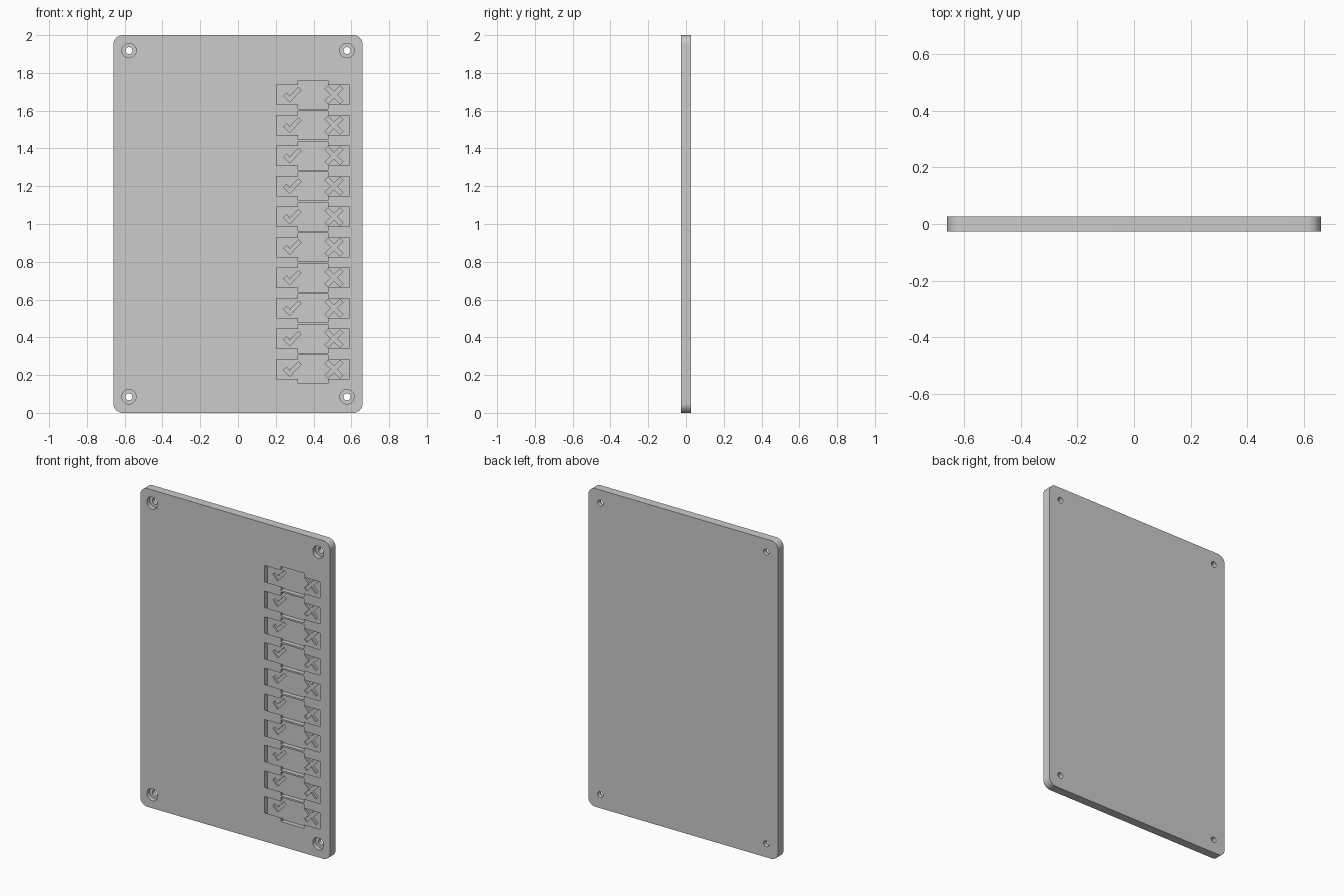
import bpy, bmesh
from math import cos, sin, pi, radians

if "Cube" in bpy.data.objects:
    bpy.data.objects.remove(bpy.data.objects["Cube"])

W, H, T = 0.66, 2.0, 0.0272      # half width, height, half thickness
FLOOR = 0.001                    # y of the slot floors
OUT = -T - 0.01                  # cutters start in front of the face


def prism(bm, pts, y0, y1, pts2=None):
    """Loft an (x, z) outline from y0 to y1."""
    a = [bm.verts.new((x, y0, z)) for x, z in pts]
    b = [bm.verts.new((x, y1, z)) for x, z in (pts2 or pts)]
    bm.faces.new(a)
    bm.faces.new(b[::-1])
    n = len(a)
    for i in range(n):
        j = (i + 1) % n
        bm.faces.new((a[i], b[i], b[j], a[j]))


def finish(bm, name):
    bmesh.ops.recalc_face_normals(bm, faces=bm.faces)
    me = bpy.data.meshes.new(name)
    bm.to_mesh(me)
    bm.free()
    ob = bpy.data.objects.new(name, me)
    bpy.context.collection.objects.link(ob)
    return ob


def rect(x0, x1, z, h):
    return [(x0, z - h), (x1, z - h), (x1, z + h), (x0, z + h)]


def circle(x, z, r, n=32):
    return [(x + r * cos(2 * pi * i / n), z + r * sin(2 * pi * i / n)) for i in range(n)]


# plate with rounded corners
R, SEG = 0.05, 10
outline = []
for k, (cx, cz) in enumerate([(W - R, H - R), (R - W, H - R), (R - W, R), (W - R, R)]):
    for i in range(SEG + 1):
        t = pi / 2 * (k + i / SEG)
        outline.append((cx + R * cos(t), cz + R * sin(t)))
bm = bmesh.new()
prism(bm, outline, -T, T)
plate = finish(bm, "board_plate")

# symbol outlines
CHECK = [(-.046, -.005), (-.031, .010), (-.014, -.008), (.032, .040), (.046, .026), (-.014, -.038)]
A, B = 0.011, 0.056
plus = [(A, A), (A, B), (-A, B), (-A, A), (-B, A), (-B, -A),
        (-A, -A), (-A, -B), (A, -B), (A, -A), (B, -A), (B, A)]
CROSS = [((x - z) * 0.7071, (x + z) * 0.7071) for x, z in plus]

# slot cutters: undercut channel, central notch, engraved symbols
channels, notches, symbols, bores, holes = (bmesh.new() for _ in range(5))
for i in range(10):
    z = 0.231 + 0.1614 * i
    prism(channels, rect(0.205, 0.59, z, 0.043), OUT, FLOOR, rect(0.205, 0.59, z, 0.074))
    prism(notches, rect(0.317, 0.477, z, 0.0755), OUT, FLOOR - 0.0003)
    for shape, cx in ((CHECK, 0.288), (CROSS, 0.508)):
        prism(symbols, [(cx + x, z + dz) for x, dz in shape], FLOOR - 0.006, FLOOR + 0.009)

# screw holes with counterbores
for x in (-0.577, 0.577):
    for z in (0.085, 1.918):
        prism(bores, circle(x, z, 0.038), OUT, 0.0)
        prism(holes, circle(x, z, 0.0185), OUT, T + 0.01)

cutters = []
for bm, name in ((channels, "channel_cutter"), (notches, "notch_cutter"),
                 (symbols, "symbol_cutter"), (bores, "bore_cutter"), (holes, "hole_cutter")):
    c = finish(bm, name)
    c.hide_render = True
    cutters.append(c)
    m = plate.modifiers.new(name, 'BOOLEAN')
    m.operation, m.solver, m.object = 'DIFFERENCE', 'EXACT', c

# apply cuts and drop the cutters
bpy.context.view_layer.objects.active = plate
plate.select_set(True)
for m in list(plate.modifiers):
    bpy.ops.object.modifier_apply(modifier=m.name)
for c in cutters:
    bpy.data.objects.remove(c)
bpy.ops.object.shade_smooth_by_angle(angle=radians(30))
